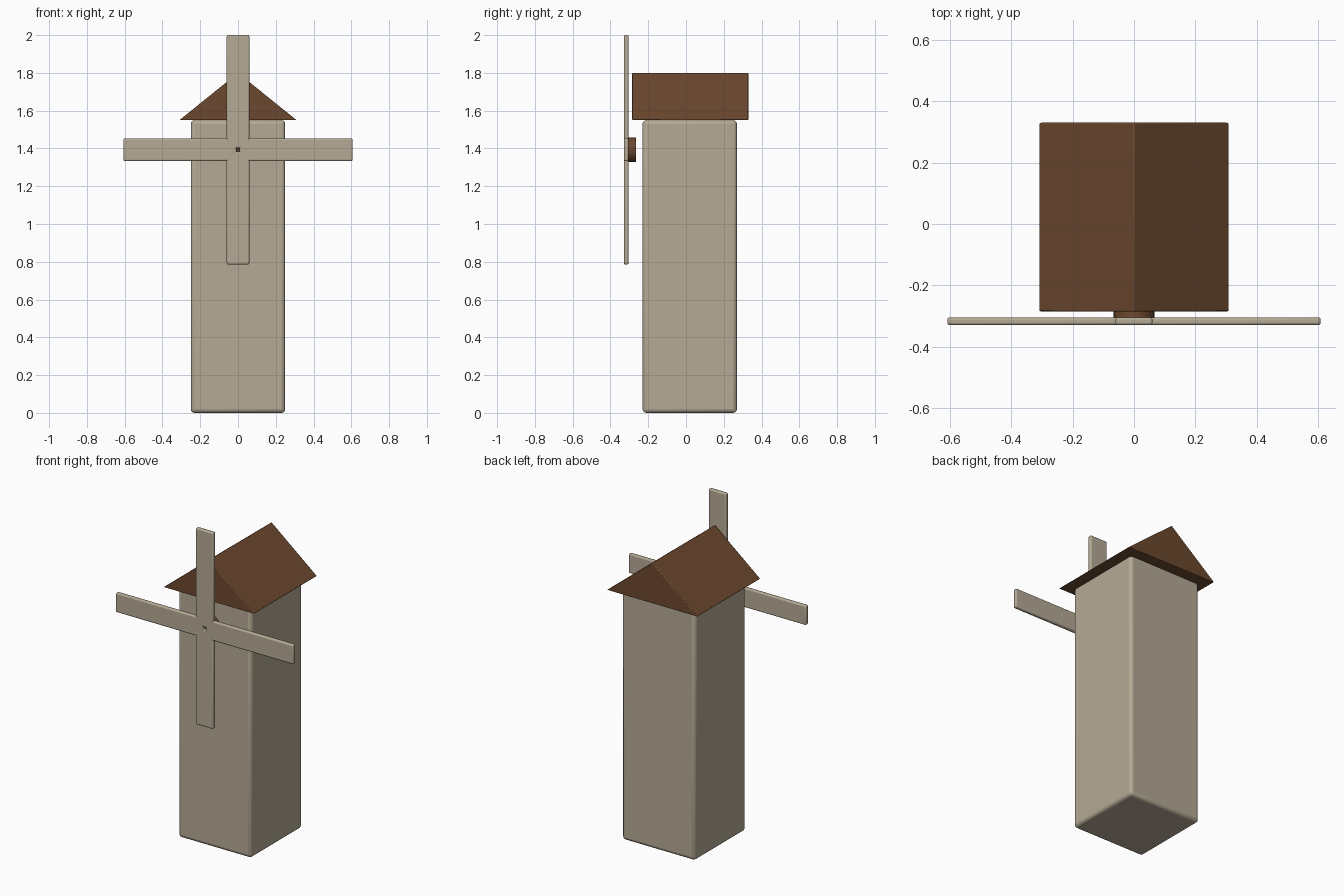
import bpy, bmesh, math
from mathutils import Matrix

if "Cube" in bpy.data.objects:
    bpy.data.objects.remove(bpy.data.objects["Cube"])


def material(name, rgb):
    m = bpy.data.materials.new(name)
    m.diffuse_color = (*rgb, 1)
    m.use_nodes = True
    m.node_tree.nodes["Principled BSDF"].inputs["Base Color"].default_value = m.diffuse_color
    return m


STONE = material("beige stone", (0.46, 0.40, 0.30))
WOOD = material("brown wood", (0.15, 0.065, 0.028))
AXLE_Z = 1.393


def finish(name, bm, mat, bevel=0, segments=3):
    bmesh.ops.recalc_face_normals(bm, faces=bm.faces)
    mesh = bpy.data.meshes.new(name)
    bm.to_mesh(mesh)
    bm.free()
    mesh.materials.append(mat)
    ob = bpy.data.objects.new(name, mesh)
    bpy.context.collection.objects.link(ob)
    if bevel:
        mod = ob.modifiers.new("rounded edges", 'BEVEL')
        mod.width, mod.segments = bevel, segments
    bpy.ops.object.select_all(action='DESELECT')
    ob.select_set(True)
    bpy.context.view_layer.objects.active = ob
    bpy.ops.object.shade_smooth_by_angle(angle=math.radians(35))
    return ob


def box(name, lo, hi, mat, bevel, turn=Matrix()):
    bm = bmesh.new()
    size = [b - a for a, b in zip(lo, hi)]
    mid = [(a + b) / 2 for a, b in zip(lo, hi)]
    bmesh.ops.create_cube(bm, size=1, matrix=turn @ Matrix.Translation(mid)
                          @ Matrix.Diagonal((*size, 1)))
    return finish(name, bm, mat, bevel)


# Tower
box("tower", (-0.25, -0.23, 0), (0.25, 0.27, 1.55), STONE, 0.02)

# Gabled roof: triangle pushed back along y
bm = bmesh.new()
gable = bm.faces.new([bm.verts.new(p) for p in
                      ((-0.31, -0.285, 1.55), (0.31, -0.285, 1.55), (0, -0.285, 1.80))])
ext = bmesh.ops.extrude_face_region(bm, geom=[gable], use_keep_orig=True)
bmesh.ops.translate(bm, vec=(0, 0.615, 0),
                    verts=[v for v in ext["geom"] if isinstance(v, bmesh.types.BMVert)])
finish("roof", bm, WOOD, 0.004, 2)

# Round hub behind the sails
bm = bmesh.new()
bmesh.ops.create_cone(bm, cap_ends=True, segments=32, radius1=0.066, radius2=0.066, depth=0.046,
                      matrix=Matrix.Translation((0, -0.287, AXLE_Z)) @ Matrix.Rotation(math.pi / 2, 4, 'X'))
finish("hub", bm, WOOD)

# Four sails, leaving a small square opening in the middle
for i, side in enumerate(("top", "right", "bottom", "left")):
    turn = Matrix.Translation((0, 0, AXLE_Z)) @ Matrix.Rotation(i * math.pi / 2, 4, 'Y')
    box(side + "_sail", (-0.06, -0.329, 0.008), (0.06, -0.304, 0.607), STONE, 0.008, turn)
